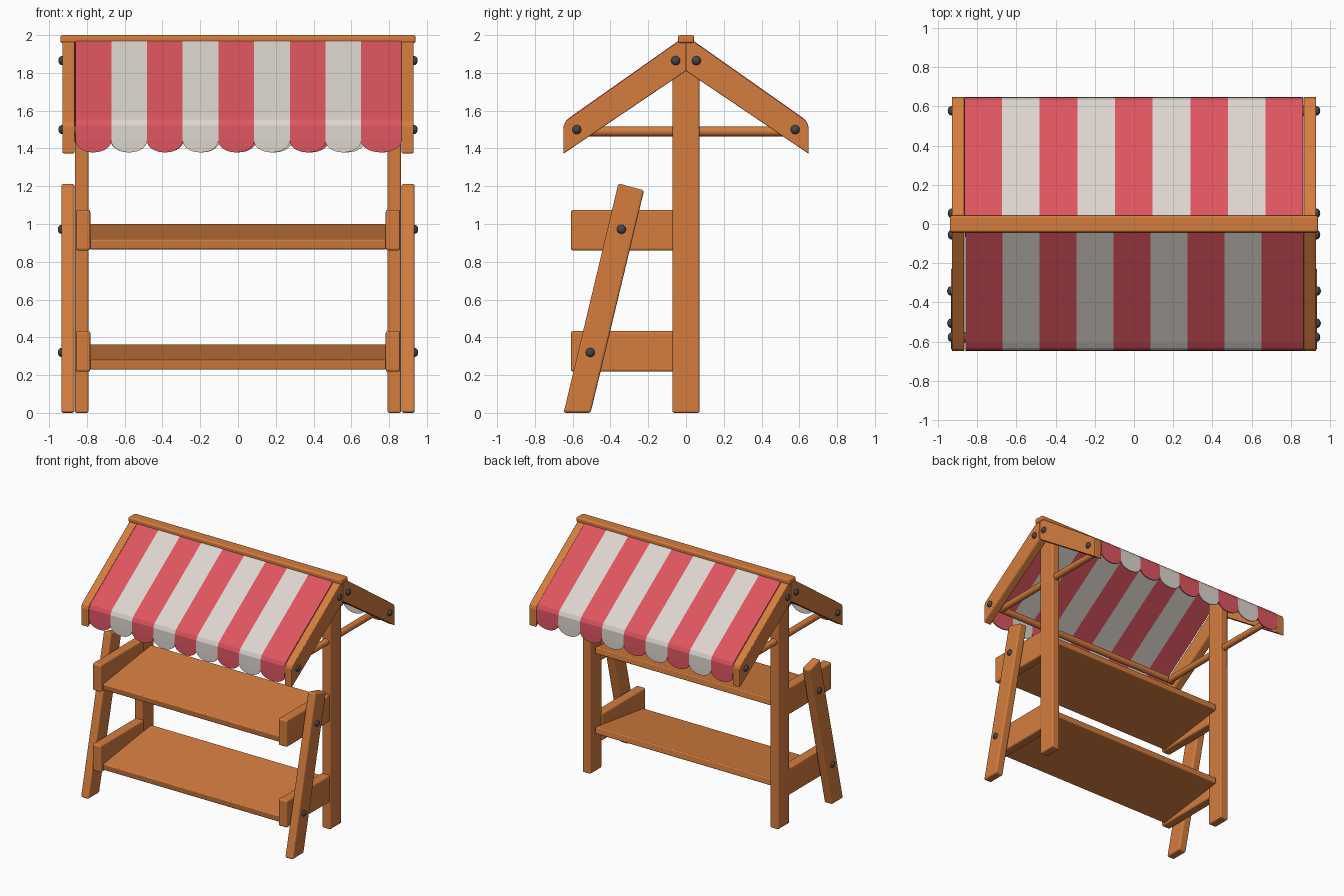
import bpy, bmesh, math
from mathutils import Matrix, Vector

if "Cube" in bpy.data.objects:
    bpy.data.objects.remove(bpy.data.objects["Cube"])


def material(name, rgb):
    m = bpy.data.materials.new(name)
    m.diffuse_color = (*rgb, 1)
    m.use_nodes = True
    m.node_tree.nodes["Principled BSDF"].inputs["Base Color"].default_value = m.diffuse_color
    return m


WOOD = material("orange wood", (0.66, 0.205, 0.048))
RED = material("red cloth", (0.73, 0.091, 0.117))
WHITE = material("off white cloth", (0.72, 0.665, 0.617))
METAL = material("dark metal", (0.06, 0.06, 0.06))


def finish(name, bm, mats, smooth=False):
    me = bpy.data.meshes.new(name)
    bm.to_mesh(me)
    bm.free()
    ob = bpy.data.objects.new(name, me)
    bpy.context.collection.objects.link(ob)
    for m in mats:
        me.materials.append(m)
    if smooth:
        bpy.ops.object.select_all(action='DESELECT')
        ob.select_set(True)
        bpy.context.view_layer.objects.active = ob
        bpy.ops.object.shade_smooth_by_angle(angle=math.radians(40))
    return ob


def plank(name, poly, x0, x1, bevel=0.01):
    """Side (y, z) outline extruded along x with softened edges."""
    bm = bmesh.new()
    face = bm.faces.new([bm.verts.new((x0, y, z)) for y, z in poly])
    ext = bmesh.ops.extrude_face_region(bm, geom=[face])
    moved = [v for v in ext['geom'] if isinstance(v, bmesh.types.BMVert)]
    bmesh.ops.translate(bm, verts=moved, vec=(x1 - x0, 0, 0))
    bmesh.ops.recalc_face_normals(bm, faces=bm.faces)
    bmesh.ops.bevel(bm, geom=bm.edges[:], offset=bevel, segments=3,
                    profile=0.5, affect='EDGES', clamp_overlap=True)
    return finish(name, bm, [WOOD])


def rect(y0, y1, z0, z1):
    return [(y0, z0), (y1, z0), (y1, z1), (y0, z1)]


def rod(name, a, b, r):
    a, b = Vector(a), Vector(b)
    bm = bmesh.new()
    rot = (b - a).to_track_quat('Z', 'Y').to_matrix().to_4x4()
    bmesh.ops.create_cone(bm, cap_ends=True, segments=20, radius1=r, radius2=r,
                          depth=(b - a).length,
                          matrix=Matrix.Translation((a + b) / 2) @ rot)
    return finish(name, bm, [WOOD], True)


def bolt(name, x, y, z):
    bm = bmesh.new()
    bmesh.ops.create_uvsphere(bm, u_segments=16, v_segments=10, radius=0.024)
    bmesh.ops.transform(bm, verts=bm.verts, matrix=Matrix.Translation((x, y, z))
                        @ Matrix.Diagonal((0.8, 1, 1, 1)))
    return finish(name, bm, [METAL], True)


def awning(name, side, start, width, end):
    """Striped cloth: slope, soft fold, then a valance with one scallop per stripe."""
    rows = [(0.03, 1.972), (0.605, 1.567), (0.63, 1.547), (0.643, 1.52), (0.645, 1.445)]
    n = 14
    bm = bmesh.new()
    for i in range(9):
        xa = start + i * width
        xb = end if i == 8 else xa + width
        cols = []
        for k in range(n + 1):
            c = -math.cos(math.pi * k / n)
            x = (xa + xb) / 2 + c * (xb - xa) / 2
            drop = 0.005 + 0.061 * math.sqrt(max(0, 1 - c * c))
            pts = rows + [(0.645, 1.445 - drop)]
            cols.append([bm.verts.new((x, side * y, z)) for y, z in pts])
        for p, q in zip(cols, cols[1:]):
            for j in range(len(rows)):
                f = bm.faces.new((p[j], p[j + 1], q[j + 1], q[j]))
                f.material_index = i % 2
    bmesh.ops.remove_doubles(bm, verts=bm.verts, dist=0.0005)
    if side > 0:
        bmesh.ops.reverse_faces(bm, faces=bm.faces)
    ob = finish(name, bm, [RED, WHITE])
    mod = ob.modifiers.new("cloth thickness", 'SOLIDIFY')
    mod.thickness = 0.008
    mod.offset = 0


# Ridge beam
plank("ridge_beam", rect(-0.043, 0.043, 1.958, 2.0), -0.94, 0.94, 0.012)

# Frame parts repeated on the left and right
for s, tag in ((-1, "left"), (1, "right")):
    plank(tag + "_post", [(-0.072, 0), (0.072, 0), (0.072, 1.91), (0, 1.96), (-0.072, 1.91)],
          s * 0.792, s * 0.863)
    plank(tag + "_front_leg", [(-0.648, 0), (-0.505, 0), (-0.222, 1.178), (-0.358, 1.215)],
          s * 0.866, s * 0.935, 0.012)
    for z, lev in ((0.218, "lower"), (0.86, "upper")):
        plank(f"{tag}_{lev}_bracket", rect(-0.61, -0.06, z, z + 0.215),
              s * 0.782, s * 0.858, 0.012)
    for f, end in ((-1, "front"), (1, "back")):
        outline = [(0, 1.81), (0, 1.985), (0.04, 1.966), (0.612, 1.562),
                   (0.64, 1.54), (0.649, 1.515), (0.649, 1.372)]
        plank(f"{tag}_{end}_rafter", [(f * y, z) for y, z in outline],
              s * 0.866, s * 0.93, 0.006)
        bolt(f"{tag}_{end}_ridge_bolt", s * 0.932, f * 0.055, 1.865)
        bolt(f"{tag}_{end}_eave_bolt", s * 0.932, f * 0.578, 1.5)
    rod(tag + "_cross_rod", (s * 0.828, -0.578, 1.49), (s * 0.828, 0.578, 1.49), 0.026)
    bolt(tag + "_upper_leg_bolt", s * 0.935, -0.342, 0.972)
    bolt(tag + "_lower_leg_bolt", s * 0.935, -0.507, 0.32)

# Rods along both eaves
for f, end in ((-1, "front"), (1, "back")):
    rod(end + "_eave_rod", (-0.87, f * 0.578, 1.495), (0.87, f * 0.578, 1.495), 0.026)

# Sloping shelves, higher at the back
for z, lev in ((0.228, "lower"), (0.865, "upper")):
    plank(lev + "_shelf", [(-0.575, z), (0.03, z + 0.083), (0.023, z + 0.135), (-0.582, z + 0.052)],
          -0.785, 0.785, 0.008)

# Cloth on both roof slopes
awning("front_awning", -1, -0.86, 0.189, 0.866)
awning("back_awning", 1, -0.866, 0.1923, 0.864)
